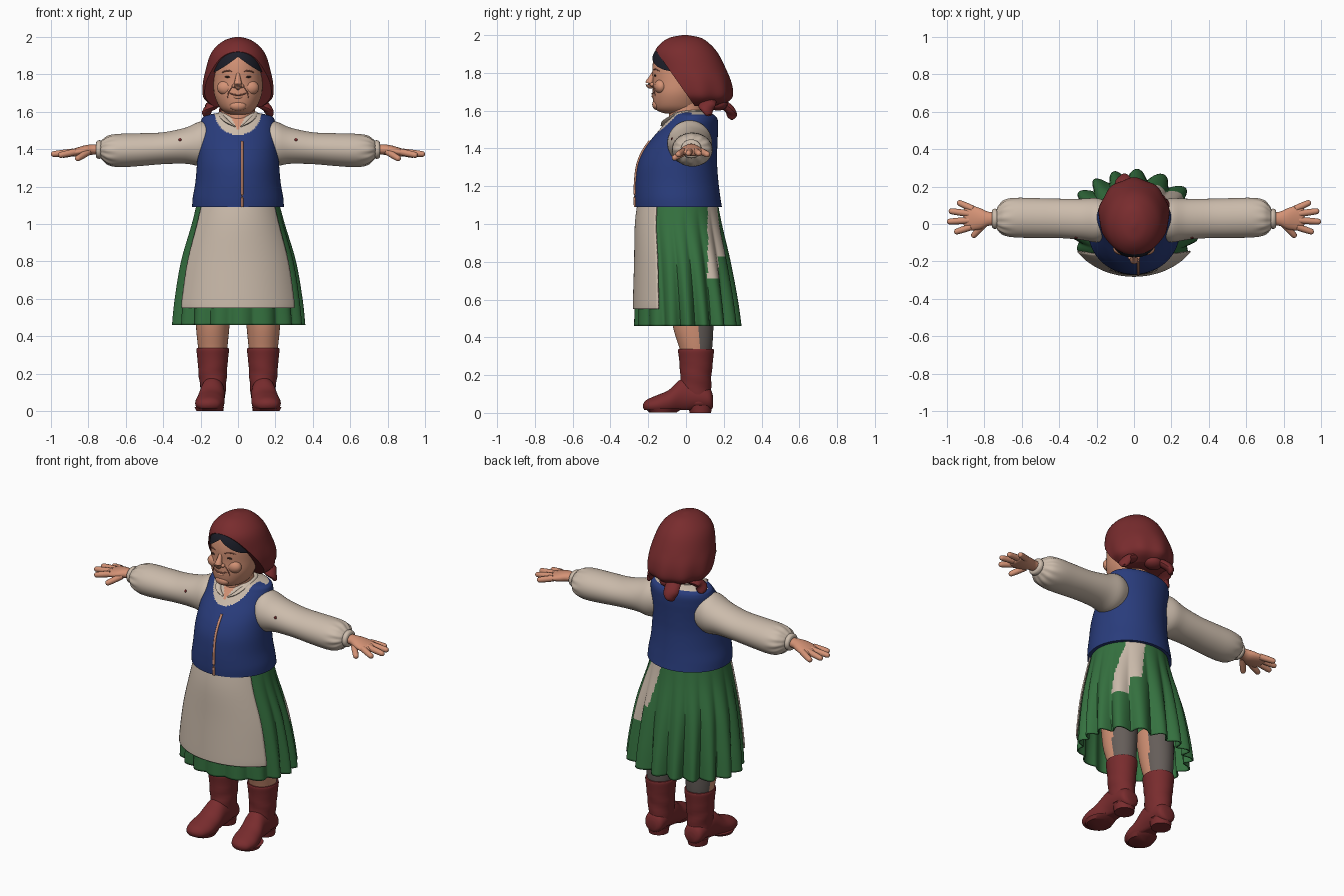
import bpy, bmesh
from math import sin, cos, pi, radians, atan2, degrees
from mathutils import Vector, Matrix

if "Cube" in bpy.data.objects:
    bpy.data.objects.remove(bpy.data.objects["Cube"])


def colour(name, r, g, b):
    m = bpy.data.materials.new(name)
    m.use_nodes = True
    m.diffuse_color = (r, g, b, 1)
    node = m.node_tree.nodes["Principled BSDF"]
    node.inputs["Base Color"].default_value = (r, g, b, 1)
    node.inputs["Roughness"].default_value = 0.9
    return m


RED = colour("dark red", .19, .025, .027)
BLUE = colour("deep blue", .022, .045, .2)
GREEN = colour("forest green", .035, .165, .05)
CREAM = colour("cream cloth", .6, .5, .41)
SKIN = colour("skin", .66, .29, .18)
CREASE = colour("skin crease", .33, .12, .08)
HAIR = colour("black hair", .012, .013, .022)
GREY = colour("grey stocking", .13, .11, .1)
EYE = colour("dark brown", .05, .025, .02)


def finish(name, bm, mats, rule=None, mirror=False, thick=0):
    if not isinstance(mats, (list, tuple)):
        mats = [mats]
    bmesh.ops.recalc_face_normals(bm, faces=bm.faces)
    for f in bm.faces:
        f.smooth = True
        if rule:
            f.material_index = rule(f.calc_center_median())
    me = bpy.data.meshes.new(name)
    bm.to_mesh(me)
    bm.free()
    ob = bpy.data.objects.new(name, me)
    bpy.context.collection.objects.link(ob)
    for m in mats:
        me.materials.append(m)
    if thick:
        mod = ob.modifiers.new("thickness", "SOLIDIFY")
        mod.thickness = thick
    if mirror:
        ob.modifiers.new("mirror", "MIRROR")
    return ob


def smooth_rows(rows, steps):
    """Catmull-Rom interpolation through the section rows."""
    out = []
    for i in range(len(rows) - 1):
        p = [rows[max(0, min(len(rows) - 1, i + k))] for k in (-1, 0, 1, 2)]
        for s in range(steps):
            t = s / steps
            out.append([b + .5 * t * (c - a + t * (2*a - 5*b + 4*c - d + t * (3*(b - c) + d - a)))
                        for a, b, c, d in zip(*p)])
    return out + [list(rows[-1])]


def skin_rings(bm, rings, closed=True, caps=True):
    vs = [[bm.verts.new(p) for p in r] for r in rings]
    n = len(vs[0])
    for a, b in zip(vs, vs[1:]):
        for j in range(n if closed else n - 1):
            k = (j + 1) % n
            bm.faces.new((a[j], a[k], b[k], b[j]))
    if caps and closed:
        bm.faces.new(vs[0])
        bm.faces.new(vs[-1])


def loft(name, rows, mats, axis="z", seg=40, steps=4, arc=None, ripple=None,
         grow=0, floor=None, caps=True, cuts=(), **kw):
    """Elliptic sections: (position, side centre, side radius, low, high)."""
    bm, rings = bmesh.new(), []
    for t, a, ra, lo, hi in smooth_rows(rows, steps):
        ring = []
        for j in range(seg):
            th = arc[0] + (arc[1] - arc[0]) * j / (seg - 1) if arc else 2 * pi * j / seg
            k = ripple(th, t) if ripple else 1
            u = a + (ra + grow) * k * cos(th)
            v = (lo + hi) / 2 + ((hi - lo) / 2 + grow) * k * sin(th)
            if floor is not None:
                v = max(v, floor)
            ring.append({"z": (u, v, t), "x": (t, u, v), "y": (u, t, v)}[axis])
        rings.append(ring)
    skin_rings(bm, rings, arc is None, caps)
    for co, no in cuts:
        geo = bm.verts[:] + bm.edges[:] + bm.faces[:]
        res = bmesh.ops.bisect_plane(bm, geom=geo, plane_co=co, plane_no=no, clear_outer=True)
        edge = [e for e in res["geom_cut"] if isinstance(e, bmesh.types.BMEdge)]
        bmesh.ops.edgeloop_fill(bm, edges=edge)
    return finish(name, bm, mats, **kw)


def tube(name, pts, mat, flat=1, seg=12, steps=4, **kw):
    """Round tube through (x, y, z, radius) points."""
    rows = smooth_rows(pts, steps)
    pos = [Vector(r[:3]) for r in rows]
    rings = []
    for i, r in enumerate(rows):
        d = pos[min(i + 1, len(pos) - 1)] - pos[max(i - 1, 0)]
        q = d.to_track_quat("Z", "Y")
        rings.append([pos[i] + q @ Vector((r[3] * cos(2*pi*j/seg), flat * r[3] * sin(2*pi*j/seg), 0))
                      for j in range(seg)])
    bm = bmesh.new()
    skin_rings(bm, rings)
    return finish(name, bm, mat, **kw)


def ball(name, loc, size, mat, **kw):
    bm = bmesh.new()
    bmesh.ops.create_uvsphere(bm, u_segments=20, v_segments=12, radius=1,
                              matrix=Matrix.Translation(loc) @ Matrix.Diagonal((*size, 1)))
    return finish(name, bm, mat, **kw)


# Skirt with rounded pleats and a cream patch
skirt_rows = [(1.13, 0, .215, -.245, .165), (1, 0, .25, -.262, .19), (.8, 0, .31, -.266, .237),
              (.6, 0, .345, -.272, .275), (.46, 0, .36, -.275, .295)]


def pleats(th, z):
    depth = (.14 + .06 * sin(th)) * max(0, (1.1 - z) / .64)
    return 1 - depth * (1 - abs(cos(8.5 * th + .4 * sin(3 * th))))


def patch(c):
    ang = degrees(atan2(c.y, c.x))
    return int(c.y > .115 and c.x > 0 and ang < 72 - (1.1 - c.z) * 45
               and c.z > (.71 if ang < 44 else .83))


loft("skirt", skirt_rows, [GREEN, CREAM], seg=204, steps=7, ripple=pleats, caps=False, rule=patch, thick=.008)
loft("apron", skirt_rows[:-1] + [(.55, 0, .348, -.273, .28)], CREAM, seg=40,
     arc=(radians(-148), radians(-32)), grow=.009, thick=.008)

# Vest over blouse, coloured by the neckline
vest_rows = [(1.09, 0, .245, -.268, .19), (1.14, 0, .242, -.27, .182), (1.22, 0, .228, -.268, .172),
             (1.31, 0, .22, -.257, .165), (1.38, 0, .215, -.23, .165), (1.44, 0, .212, -.19, .167),
             (1.5, 0, .205, -.14, .17), (1.55, 0, .197, -.1, .168), (1.577, 0, .178, -.08, .15),
             (1.595, 0, .1, -.07, .11)]


def neckline(c):
    if c.y > .03:
        return int(c.z > 1.58)
    if (c.x / .125) ** 2 + ((c.z - 1.6) / .125) ** 2 > 1:
        return 0
    return 2 if abs(c.x) < (c.z - 1.5) * .55 else 1


loft("vest", vest_rows, [BLUE, CREAM, SKIN], seg=160, steps=10, rule=neckline)
tube("vest_opening", [(.022, r[3] - .001, r[0], .007) for r in vest_rows[:6]], SKIN, seg=8)
for side in (-1, 1):
    tube("collar", [(side * .015, -.128, 1.52, .006), (side * .06, -.108, 1.548, .016),
                    (side * .092, -.03, 1.588, .014), (side * .075, .07, 1.598, .012),
                    (0, .1, 1.595, .01)], CREAM, flat=.5)

# Sleeves, cuffs and hands
sleeve_rows = [(.14, .02, .1, 1.33, 1.54), (.2, .02, .118, 1.31, 1.548), (.28, .025, .11, 1.322, 1.515),
               (.4, .03, .105, 1.32, 1.49), (.52, .032, .106, 1.31, 1.485), (.63, .034, .106, 1.304, 1.482),
               (.69, .034, .094, 1.315, 1.472), (.722, .03, .07, 1.34, 1.452), (.735, .028, .048, 1.355, 1.44)]
loft("sleeve", sleeve_rows, CREAM, axis="x", seg=72, mirror=True,
     ripple=lambda th, x: 1 + .04 * cos(12 * th) * max(0, 1 - abs(x - .71) / .07))
ball("sleeve_dot", (.31, -.074, 1.45), (.008, .005, .009), RED, mirror=True)
loft("cuff", [(.728, .028, .045, 1.355, 1.442), (.74, .028, .054, 1.348, 1.448),
              (.755, .028, .05, 1.352, 1.442), (.76, .028, .04, 1.36, 1.43)], CREAM, axis="x", mirror=True)
loft("palm", [(.74, .028, .036, 1.37, 1.425), (.78, .028, .038, 1.37, 1.425), (.82, .028, .056, 1.362, 1.42),
              (.87, .032, .066, 1.36, 1.405), (.9, .035, .058, 1.362, 1.395), (.91, .035, .04, 1.37, 1.388)],
     SKIN, axis="x", seg=24, mirror=True)
tips = {"thumb": (.8, .0, .865, -.07, 1.345), "index_finger": (.87, -.015, .96, -.045, 1.366),
        "middle_finger": (.88, .02, 1.0, .012, 1.372), "ring_finger": (.88, .055, .99, .07, 1.372),
        "little_finger": (.86, .08, .945, .118, 1.366)}
for name, (x, y, tx, ty, tz) in tips.items():
    base, tip = Vector((x, y, 1.385)), Vector((tx, ty, tz))
    pts = [(*base.lerp(tip, t), r) for t, r in ((0, .018), (.5, .0175), (.88, .015), (.97, .009), (1, .002))]
    tube(name, pts, SKIN, mirror=True)

# Legs: skin in front, stocking behind
loft("leg", [(.3, .135, .068, -.025, .125), (.34, .135, .078, -.034, .138), (.46, .135, .09, -.07, .145),
             (.62, .13, .1, -.09, .145)], [SKIN, GREY], seg=48, mirror=True, rule=lambda c: int(c.y > .072))

# Boots
loft("boot_shaft", [(.05, .135, .062, .0, .135), (.12, .133, .068, -.03, .133), (.2, .135, .076, -.03, .135),
                    (.28, .135, .082, -.036, .143), (.325, .135, .087, -.042, .148), (.338, .135, .084, -.04, .146)],
     RED, mirror=True, ripple=lambda th, z: 1 + .02 * sin(z * 75 + 2 * th) * (z < .25))
loft("boot_foot", [(.143, .135, .03, .03, .09), (.125, .135, .058, .015, .13), (.06, .135, .066, .012, .16),
                   (-.02, .137, .066, .0, .18), (-.09, .146, .074, -.01, .122), (-.15, .152, .077, -.01, .095),
                   (-.2, .156, .06, .0, .074), (-.22, .158, .035, .015, .058), (-.228, .158, .01, .03, .045)],
     RED, axis="y", floor=.014, mirror=True)
loft("boot_heel", [(0, .135, .056, .02, .132), (.04, .135, .06, .01, .14)], RED, steps=1, mirror=True)
loft("boot_sole", [(.002, .153, .07, -.195, -.05), (.022, .153, .08, -.215, -.02)], RED, steps=1, mirror=True)

# Head, neck and face
head_rows = [(1.585, 0, .05, -.11, .05), (1.6, 0, .076, -.152, .07), (1.63, 0, .102, -.17, .08),
             (1.69, 0, .126, -.178, .1), (1.76, 0, .132, -.176, .13), (1.83, 0, .13, -.178, .14),
             (1.9, 0, .115, -.163, .13), (1.95, 0, .08, -.12, .1), (1.97, 0, .02, -.04, .02)]
loft("head", head_rows, SKIN, seg=48)
loft("neck", [(1.48, 0, .1, -.09, .1), (1.56, 0, .092, -.09, .095), (1.64, 0, .09, -.09, .09)], SKIN)
loft("hair", head_rows, HAIR, seg=64, steps=6, grow=.009, mirror=True,
     cuts=[((0, 0, 0), (-1, 0, 0)), ((0, 0, 1.92), (-.75, .15, -1))])
tube("nose", [(0, -.168, 1.81, .008), (0, -.181, 1.775, .015), (0, -.193, 1.745, .022),
              (0, -.188, 1.728, .014), (0, -.178, 1.722, .004)], SKIN)
ball("nostril", (.019, -.178, 1.738), (.014, .014, .011), SKIN, mirror=True)
ball("cheek", (.062, -.132, 1.728), (.05, .035, .04), SKIN, mirror=True)
ball("chin", (0, -.155, 1.632), (.045, .024, .028), SKIN)
ball("eye", (.052, -.163, 1.786), (.02, .006, .005), EYE, mirror=True)
tube("eyebrow", [(.025, -.174, 1.812, .002), (.055, -.164, 1.82, .004), (.085, -.142, 1.81, .002)],
     CREASE, mirror=True)
tube("smile_line", [(.03, -.174, 1.735, .002), (.05, -.168, 1.705, .003), (.056, -.161, 1.675, .002)],
     CREASE, mirror=True)
tube("mouth", [(-.045, -.168, 1.7, .002), (-.022, -.177, 1.691, .004), (0, -.179, 1.689, .004),
               (.022, -.177, 1.691, .004), (.045, -.168, 1.7, .002)], CREASE)
tube("lower_lip", [(-.028, -.17, 1.68, .003), (0, -.175, 1.677, .008), (.028, -.17, 1.68, .003)], SKIN)

# Headscarf: flared drape, cut open around the face, with knot and tails
loft("headscarf", [(1.625, 0, .12, -.1, .17), (1.65, 0, .16, -.12, .222), (1.685, 0, .185, -.15, .245),
                   (1.75, 0, .187, -.16, .238), (1.82, 0, .174, -.17, .212), (1.9, 0, .15, -.17, .172),
                   (1.95, 0, .115, -.14, .13), (1.985, 0, .065, -.09, .08), (2, 0, .01, -.02, .01)],
     RED, seg=96, steps=6, cuts=[((0, -.165, 1.925), (0, -.32, -.225))],
     ripple=lambda th, z: 1 + .035 * sin(9 * th) * max(0, (1.82 - z) / .2))
ball("scarf_knot", (0, .17, 1.635), (.055, .05, .035), RED)
for x, y, z in ((.155, .11, 1.6), (-.155, .08, 1.6), (-.06, .235, 1.58)):
    tube("scarf_tail", [(x * .3, .14, 1.66, .025), (x * .75, (y + .13) / 2, 1.645, .042),
                        (x, y, z + .02, .044), (x * 1.12, y + .01, z - .02, .022),
                        (x * 1.14, y + .012, z - .025, .004)], RED, flat=.55)

bpy.ops.object.select_all(action="DESELECT")
for ob in bpy.context.scene.objects:
    if ob.type == "MESH":
        ob.select_set(True)
        bpy.context.view_layer.objects.active = ob
bpy.ops.object.shade_smooth_by_angle(angle=radians(50))
